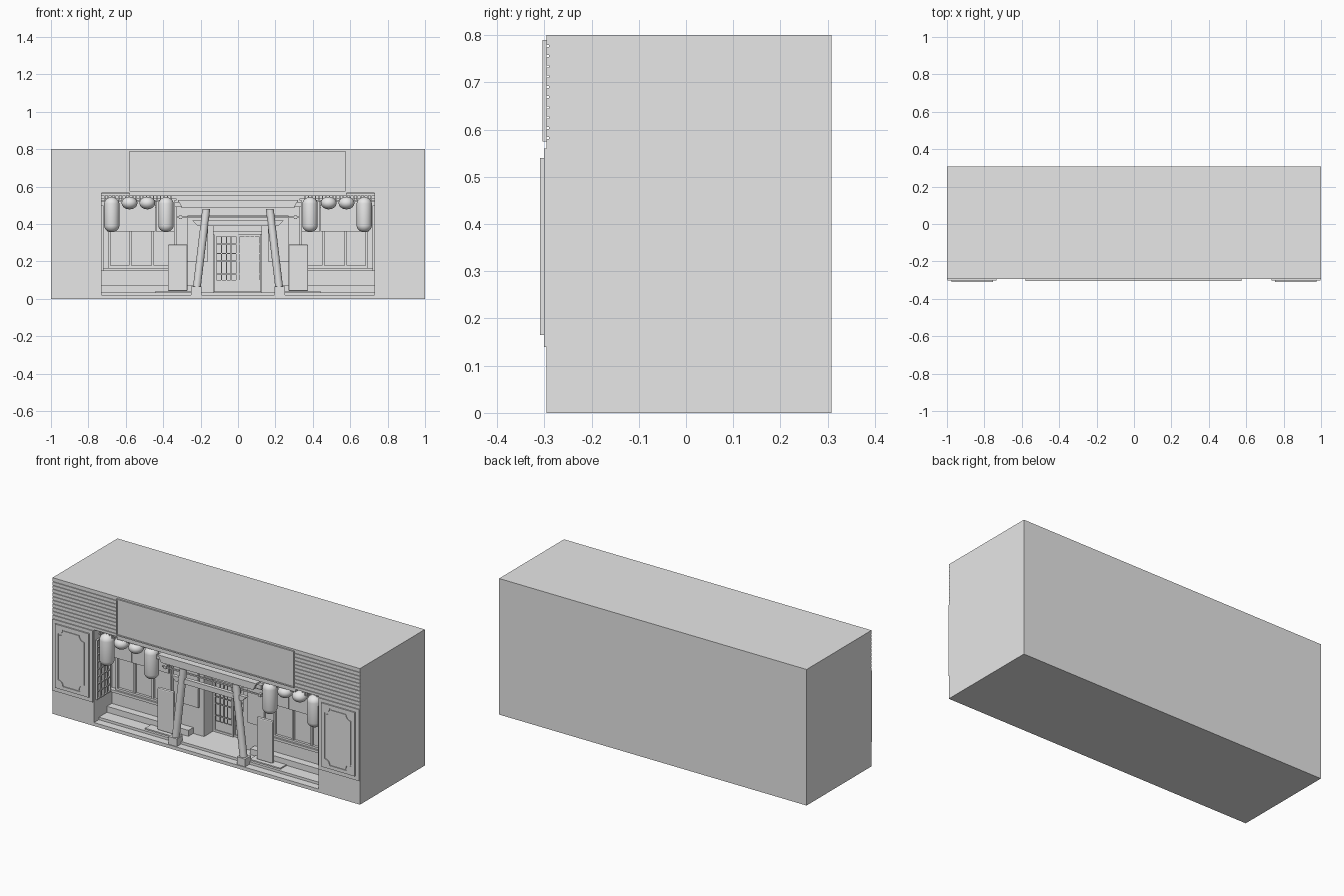
import bpy, bmesh
from mathutils import Vector, Matrix

cube = bpy.data.objects.get("Cube")
if cube:
    bpy.data.objects.remove(cube, do_unlink=True)

grey = bpy.data.materials.new("plain_grey")
grey.use_nodes = True
grey.diffuse_color = (0.8, 0.8, 0.8, 1)
grey.node_tree.nodes["Principled BSDF"].inputs["Base Color"].default_value = (0.8, 0.8, 0.8, 1)

FRONT, WALL, DOOR = -0.295, -0.13, -0.03   # depth of facade, recess wall, door wall
SIDES = (("right", -1), ("left", 1))


def finish(name, bm):
    bmesh.ops.recalc_face_normals(bm, faces=bm.faces)
    mesh = bpy.data.meshes.new(name)
    bm.to_mesh(mesh)
    bm.free()
    mesh.materials.append(grey)
    obj = bpy.data.objects.new(name, mesh)
    bpy.context.collection.objects.link(obj)
    return obj


def boxes(name, specs, side=1):
    """One object from (x0, x1, y0, y1, z0, z1) blocks, mirrored when side is -1."""
    bm = bmesh.new()
    for x0, x1, y0, y1, z0, z1 in specs:
        lo, hi = Vector((x0, y0, z0)), Vector((x1, y1, z1))
        mid, size = (lo + hi) / 2, hi - lo
        mid.x *= side
        bmesh.ops.create_cube(bm, size=1, matrix=Matrix.Translation(mid) @ Matrix.Diagonal((*size, 1)))
    return finish(name, bm)


def frame(x0, x1, z0, z1, y0, y1, t):
    """Four rails around a rectangle facing the front."""
    return [(x0, x0 + t, y0, y1, z0, z1), (x1 - t, x1, y0, y1, z0, z1),
            (x0 + t, x1 - t, y0, y1, z0, z0 + t), (x0 + t, x1 - t, y0, y1, z1 - t, z1)]


def prism(name, outline, y0, y1):
    """Extrude a front-facing (x, z) outline along y."""
    bm = bmesh.new()
    face = bm.faces.new([bm.verts.new((x, y0, z)) for x, z in outline])
    geom = bmesh.ops.extrude_face_region(bm, geom=[face])["geom"]
    moved = [g for g in geom if isinstance(g, bmesh.types.BMVert)]
    bmesh.ops.translate(bm, verts=moved, vec=(0, y1 - y0, 0))
    return finish(name, bm)


def cut(target, cutter):
    mod = target.modifiers.new("cut", "BOOLEAN")
    mod.operation, mod.solver, mod.object = "DIFFERENCE", "EXACT", cutter
    bpy.context.view_layer.objects.active = target
    bpy.ops.object.modifier_apply(modifier=mod.name)
    bpy.data.objects.remove(cutter, do_unlink=True)


def smooth(obj):
    bpy.ops.object.select_all(action="DESELECT")
    obj.select_set(True)
    bpy.context.view_layer.objects.active = obj
    bpy.ops.object.shade_smooth_by_angle()


# Building block with porch recess, door recess and siding grooves
body = boxes("building", [(-1, 1, FRONT, 0.308, 0, 0.8)])
cut(body, boxes("porch_cutter", [(-0.73, 0.73, -0.4, WALL, 0.02, 0.565)]))
cut(body, boxes("door_cutter", [(-0.13, 0.125, -0.2, DOOR, 0.035, 0.42)]))
cut(body, boxes("siding_cutter", [(-1.1, 1.1, -0.4, FRONT + 0.005, z, z + 0.004)
                                  for z in [0.58 + 0.0217 * i for i in range(10)]]))

# Large blank sign with a slim frame
boxes("sign_board", [(-0.58, 0.575, -0.3, FRONT, 0.575, 0.79)])
boxes("sign_frame", frame(-0.58, 0.575, 0.575, 0.79, -0.304, -0.3, 0.007))
boxes("sign_ledge", [(-0.58, 0.58, FRONT, -0.27, 0.55, 0.565)])

# Porch floor steps
boxes("porch_floor", [(-0.73, 0.73, -0.25, WALL, 0.02, 0.035)])


def notched(x0, x1, z0, z1, r):
    """Rectangle whose corners are scooped inward."""
    pts = []
    steps = ((1, 0), (0.92, 0.38), (0.71, 0.71), (0.38, 0.92), (0, 1))
    for cx, cz, sx, sz in ((x0, z0, 1, 1), (x1, z0, -1, 1), (x1, z1, -1, -1), (x0, z1, 1, -1)):
        arc = [(cx + sx * a * r, cz + sz * b * r) for a, b in steps]
        pts += arc[::-1] if sx * sz > 0 else arc
    return pts


for label, s in SIDES:
    # Wing panel: backing, scooped frame and inner plaque
    boxes(label + "_wing_backing", [(0.735, 0.998, -0.301, FRONT, 0.14, 0.56)], s)
    panel = boxes(label + "_wing_frame", [(0.755, 0.975, -0.309, -0.301, 0.165, 0.54)], s)
    x0, x1 = sorted((0.78 * s, 0.955 * s))
    cut(panel, prism("panel_cutter", notched(x0, x1, 0.185, 0.52, 0.032), -0.33, -0.304))
    prism(label + "_wing_plaque", notched(x0 + 0.007, x1 - 0.007, 0.193, 0.512, 0.032), -0.308, -0.304)

    # Lattice on the porch side walls
    bars = [(0.718, 0.73, y, y + 0.006, 0.15, 0.5) for y in (-0.28, -0.25, -0.22, -0.19, -0.16)]
    bars += [(0.72, 0.73, -0.28, -0.154, z, z + 0.006) for z in [0.15 + 0.043 * i for i in range(9)]]
    boxes(label + "_side_lattice", bars, s)

    # Plinth, sill and window under the hanging curtain
    boxes(label + "_plinth", [(0.2, 0.73, -0.175, WALL, 0.035, 0.07)], s)
    boxes(label + "_window_sill", [(0.33, 0.73, -0.155, WALL, 0.15, 0.165)], s)
    mullions = [(x, x + 0.012, -0.142, WALL, 0.177, 0.488) for x in (0.45, 0.57)]
    boxes(label + "_window_frame", frame(0.33, 0.695, 0.165, 0.5, -0.145, WALL, 0.012) + mullions, s)
    boxes(label + "_curtain", [(a, b, -0.158, -0.15, 0.36, 0.53)
                               for a, b in ((0.34, 0.439), (0.441, 0.579), (0.581, 0.7))], s)
    boxes(label + "_curtain_rail", [(0.33, 0.73, -0.163, -0.145, 0.525, 0.535)], s)

    # Wall panel next to the door
    boxes(label + "_wall_panel", [(0.16, 0.27, -0.142, WALL, 0.2, 0.42)], s)

    # Slatted eave that carries the lanterns
    slats = [(0.355 + 0.0186 * i, 0.362 + 0.0186 * i, -0.26, -0.245, 0.525, 0.553) for i in range(20)]
    boxes(label + "_eave", [(0.35, 0.73, -0.265, -0.235, 0.553, 0.563),
                            (0.35, 0.73, -0.247, -0.24, 0.52, 0.527)] + slats, s)

    # Lanterns: long at the ends, round between
    for i, (x, zc, r, half) in enumerate(((0.675, 0.45, 0.041, 0.055), (0.58, 0.512, 0.042, 0),
                                          (0.485, 0.512, 0.042, 0), (0.385, 0.45, 0.041, 0.055))):
        bm = bmesh.new()
        bmesh.ops.create_uvsphere(bm, u_segments=24, v_segments=15, radius=r)
        for v in bm.verts:
            v.co.z = v.co.z * (0.95 if half else 0.8) + (half if v.co.z > 0 else -half)
        bmesh.ops.translate(bm, verts=bm.verts, vec=(x * s, -0.253, zc))
        smooth(finish(f"{label}_lantern_{i + 1}", bm))

    # Standing sign on a foot plate
    boxes(label + "_standing_sign_foot", [(0.24, 0.44, -0.235, -0.18, 0.035, 0.042)], s)
    stand = boxes(label + "_standing_sign", [(0.27, 0.375, -0.215, -0.195, 0.042, 0.29)], s)
    bev = stand.modifiers.new("soft_edges", "BEVEL")
    bev.width, bev.segments = 0.006, 2

    # Leaning gate post and its footing
    boxes(label + "_post_footing", [(0.195, 0.25, -0.29, -0.235, 0.02, 0.065)], s)
    bm = bmesh.new()
    bmesh.ops.create_cone(bm, cap_ends=True, segments=20, radius1=0.021, radius2=0.021, depth=0.42)
    for v in bm.verts:
        v.co.x = (v.co.x + 0.195 - 0.12 * v.co.z) * s
    bmesh.ops.translate(bm, verts=bm.verts, vec=(0, -0.263, 0.27))
    smooth(finish(label + "_gate_post", bm))

    # Bracket and rod knob at the gate ends
    boxes(label + "_gate_bracket", [(0.3, 0.34, -0.27, -0.245, 0.49, 0.515)], s)
    boxes(label + "_rod_knob", [(0.3, 0.315, -0.242, -0.222, 0.428, 0.445)], s)

# Gate beams
prism("gate_top_beam", [(-0.3, 0.485), (0.3, 0.485), (0.315, 0.518), (-0.315, 0.518)], -0.288, -0.238)
boxes("gate_cap", [(-0.32, 0.32, -0.292, -0.234, 0.518, 0.528)])
prism("gate_cross_beam", [(-0.215, 0.39), (0.215, 0.39), (0.245, 0.42), (-0.245, 0.42)], -0.272, -0.25)
boxes("gate_rod", [(-0.33, 0.33, -0.236, -0.228, 0.432, 0.44)])
boxes("door_lintel", [(-0.27, 0.27, -0.15, WALL, 0.42, 0.445)])

# Sliding doors with lattice, kick panels and transom
boxes("door_transom", [(-0.13, 0.125, -0.055, DOOR, 0.345, 0.36)])
for label, a, b, y in (("right", -0.128, 0.002, -0.048), ("left", -0.002, 0.123, -0.04)):
    parts = frame(a, b, 0.036, 0.345, y, y + 0.01, 0.012)
    parts += [(a + 0.012, b - 0.012, y + 0.004, y + 0.009, 0.048, 0.1)]
    parts += [(a + 0.012, b - 0.012, y + 0.002, y + 0.008, z, z + 0.005) for z in (0.13, 0.2, 0.24, 0.29)]
    parts += [(a + t, a + t + 0.005, y + 0.003, y + 0.007, 0.1, 0.333) for t in (0.038, 0.063, 0.088)]
    boxes(label + "_sliding_door", parts)
